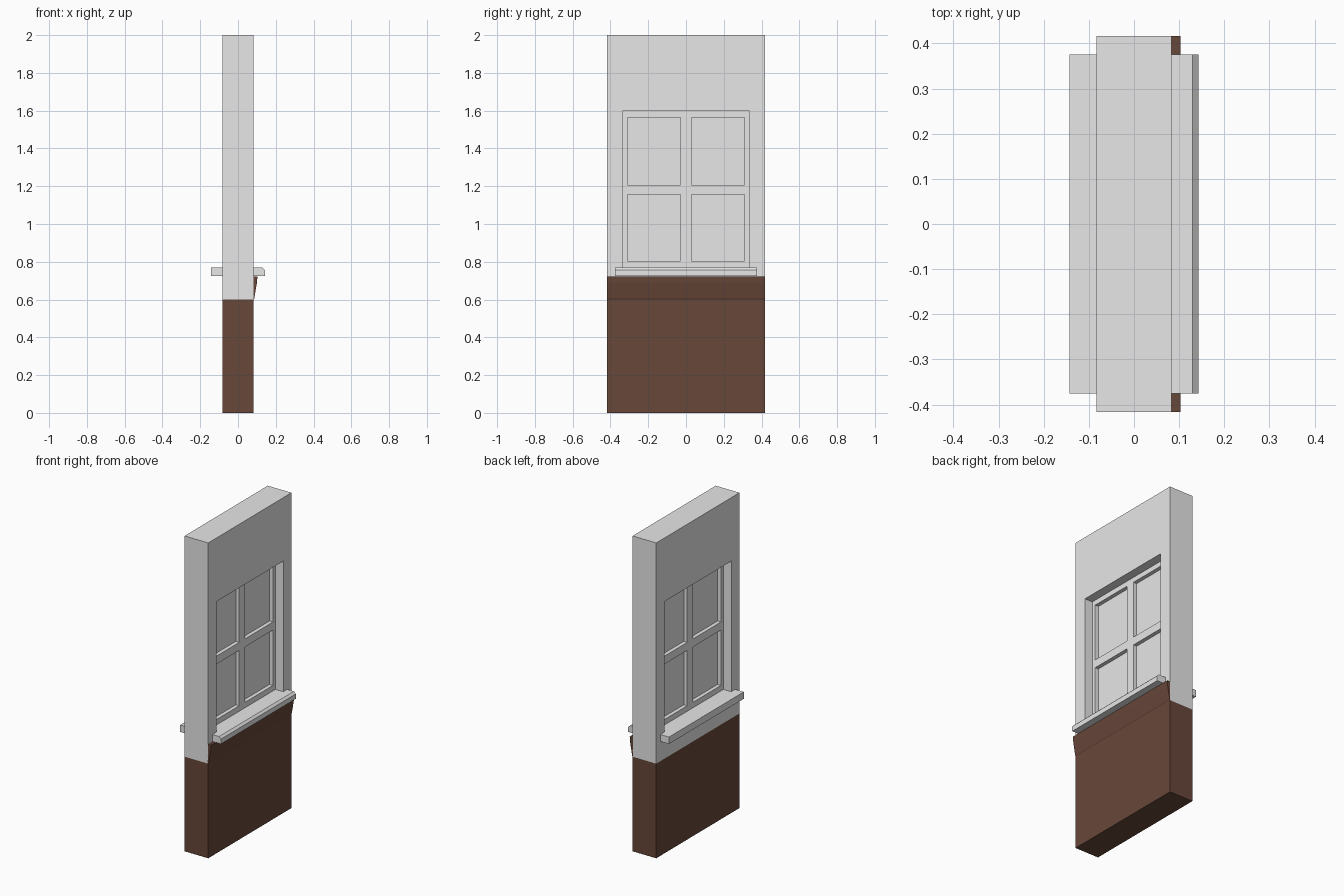
import bpy, bmesh

if "Cube" in bpy.data.objects:
    bpy.data.objects.remove(bpy.data.objects["Cube"])


def material(name, rgb):
    m = bpy.data.materials.new(name)
    m.diffuse_color = (*rgb, 1)
    m.use_nodes = True
    m.node_tree.nodes["Principled BSDF"].inputs["Base Color"].default_value = m.diffuse_color
    return m


GREY = material("pale grey", (0.58 / 0.725, 0.58 / 0.725, 0.58 / 0.725))
BROWN = material("dark brown", (0.136, 0.063, 0.041))


def finish(name, bm, *mats):
    bmesh.ops.recalc_face_normals(bm, faces=bm.faces)
    me = bpy.data.meshes.new(name)
    bm.to_mesh(me)
    bm.free()
    for m in mats:
        me.materials.append(m)
    ob = bpy.data.objects.new(name, me)
    bpy.context.collection.objects.link(ob)
    return ob


def extrude(bm, faces, vec):
    geo = bmesh.ops.extrude_face_region(bm, geom=faces, use_keep_orig=True)["geom"]
    verts = [g for g in geo if isinstance(g, bmesh.types.BMVert)]
    bmesh.ops.translate(bm, verts=verts, vec=vec)


def prism(name, profile, half_y, mat):
    """Extrude an (x, z) profile along y."""
    bm = bmesh.new()
    face = bm.faces.new([bm.verts.new((x, -half_y, z)) for x, z in profile])
    extrude(bm, [face], (0, 2 * half_y, 0))
    return finish(name, bm, mat)


def box(name, x0, x1, y0, y1, z0, z1, mat):
    bm = bmesh.new()
    bmesh.ops.create_cube(bm, size=1)
    for v in bm.verts:
        v.co = (x1 if v.co.x > 0 else x0,
                y1 if v.co.y > 0 else y0,
                z1 if v.co.z > 0 else z0)
    return finish(name, bm, mat)


T, W = 0.083, 0.417          # wall half thickness and half width
OPEN, TOP, SILL = 0.335, 1.597, 0.769

# Wall: grid of cells with the window cell left out, brown below 0.6
ys = [-W, -OPEN, OPEN, W]
zs = [0, 0.6, 0.75, TOP, 2]
bm = bmesh.new()
grid = [[bm.verts.new((-T, y, z)) for y in ys] for z in zs]
cells = [bm.faces.new((grid[r][c], grid[r][c + 1], grid[r + 1][c + 1], grid[r + 1][c]))
         for r in range(4) for c in range(3) if (r, c) != (2, 1)]
extrude(bm, cells, (2 * T, 0, 0))
for f in bm.faces:
    f.material_index = 1 if f.calc_center_median().z < 0.599 else 0
finish("wall", bm, GREY, BROWN)

# Sill running through the wall, chamfered on the +x edge
prism("window_sill", [(-0.143, 0.725), (0.143, 0.725), (0.143, 0.756),
                      (0.130, SILL), (-0.143, SILL)], 0.375, GREY)

# Tapered dado rail below the sill on the +x side
prism("dado_rail", [(T - 0.004, 0.6), (T, 0.6), (0.086, 0.605), (0.100, 0.688),
                    (0.103, 0.722), (T - 0.004, 0.722)], W, BROWN)

# Window frame: mullion, stiles and rails, flush with each other
F = 0.028
box("mullion", -F, F, -0.028, 0.028, SILL, TOP, GREY)
for side, s in (("left", -1), ("right", 1)):
    y0, y1 = sorted((s * 0.31, s * OPEN))
    box(f"stile_{side}", -F, F, y0, y1, SILL, TOP, GREY)
    y0, y1 = sorted((s * 0.028, s * 0.31))
    for part, z0, z1 in (("bottom", SILL, 0.804), ("middle", 1.155, 1.206),
                         ("top", 1.565, TOP)):
        box(f"rail_{part}_{side}", -F, F, y0, y1, z0, z1, GREY)
    box(f"pane_{side}", -0.004, 0.004, y0, y1, SILL, TOP, GREY)
